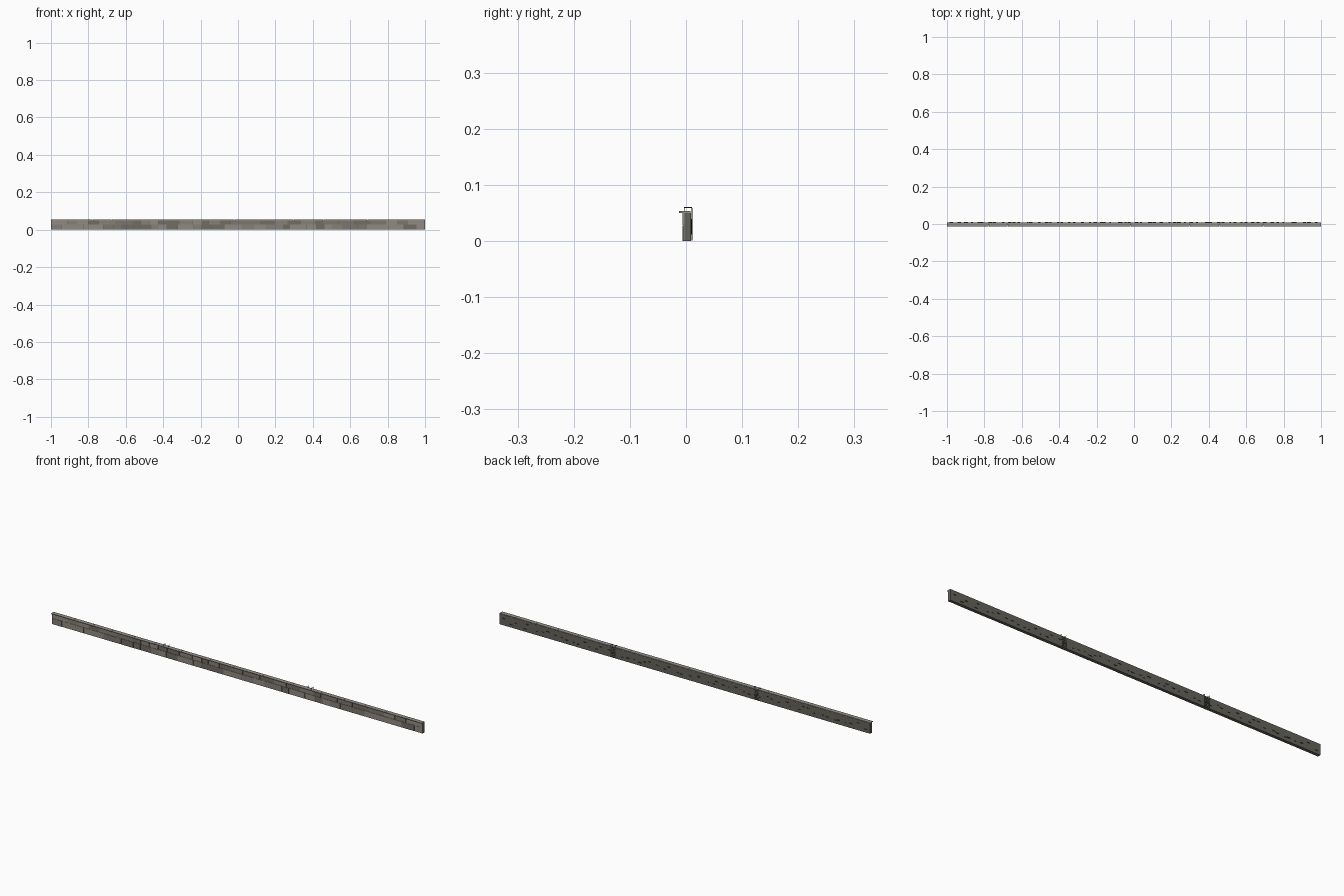
import bpy, bmesh, random
from mathutils import Vector, Matrix

if "Cube" in bpy.data.objects:
    bpy.data.objects.remove(bpy.data.objects["Cube"])

random.seed(7)


def mat(name, rgb):
    m = bpy.data.materials.new(name)
    m.diffuse_color = (*rgb, 1)
    m.use_nodes = True
    m.node_tree.nodes["Principled BSDF"].inputs["Base Color"].default_value = m.diffuse_color
    return m


STONES = [mat(f"stone_{i}", c) for i, c in enumerate([
    (0.24, 0.22, 0.19), (0.20, 0.18, 0.155), (0.165, 0.15, 0.13), (0.28, 0.255, 0.22)])]
MORTAR = mat("mortar", (0.13, 0.125, 0.105))
COPING = mat("coping_stone", (0.30, 0.285, 0.25))
IRON = mat("iron", (0.03, 0.03, 0.032))
WEED = mat("dark_patch", (0.045, 0.045, 0.04))


def finish(name, bm, mats):
    me = bpy.data.meshes.new(name)
    bm.to_mesh(me)
    bm.free()
    for m in mats:
        me.materials.append(m)
    ob = bpy.data.objects.new(name, me)
    bpy.context.collection.objects.link(ob)
    return ob


def box(bm, lo, hi, mi=0):
    lo, hi = Vector(lo), Vector(hi)
    m = Matrix.Translation((lo + hi) / 2) @ Matrix.Diagonal((*(hi - lo), 1))
    for v in bmesh.ops.create_cube(bm, size=1, matrix=m)["verts"]:
        for f in v.link_faces:
            f.material_index = mi


def spans(a, b, smin, smax):
    # split a length into random stone lengths
    cuts = [a]
    while cuts[-1] < b - smax:
        cuts.append(cuts[-1] + random.uniform(smin, smax))
    cuts.append(b)
    return zip(cuts, cuts[1:])


# wall core
bm = bmesh.new()
box(bm, (-0.999, -0.0045, 0), (0.999, 0.009, 0.0505))
finish("wall_core", bm, [MORTAR])

# two courses of facing blocks
bm = bmesh.new()
for z0, z1 in ((0, 0.0275), (0.0283, 0.0503)):
    for x0, x1 in spans(-1, 1, 0.035, 0.095):
        y = -0.006 + random.uniform(-0.0004, 0.0004)
        box(bm, (x0 + 0.0006, y, z0), (x1 - 0.0006, -0.003, z1), random.randrange(4))
finish("facing_blocks", bm, STONES)

# overhanging coping slabs
bm = bmesh.new()
for x0, x1 in spans(-1, 1, 0.10, 0.16):
    box(bm, (x0 + 0.0004, -0.0125, 0.0503), (x1 - 0.0004, 0.008, 0.0533))
finish("coping_slabs", bm, [COPING])

# dark patches clinging to the back face
bm = bmesh.new()
for i in range(60):
    x = -0.97 + i * 1.94 / 59 + random.uniform(-0.012, 0.012)
    z = random.choice((0.016, 0.02, 0.024, 0.034)) + random.uniform(-0.003, 0.003)
    m = Matrix.Translation((x, 0.009, z)) @ Matrix.Diagonal(
        (random.uniform(0.005, 0.013), random.uniform(0.0012, 0.003), random.uniform(0.0015, 0.003), 1))
    bmesh.ops.create_icosphere(bm, subdivisions=1, radius=1, matrix=m)
finish("back_patches", bm, [WEED])


# ladders: hooked side rails and rungs
def ladder(name, cx):
    cu = bpy.data.curves.new(name, "CURVE")
    cu.dimensions = "3D"
    cu.bevel_depth = 0.0009
    cu.bevel_resolution = 1
    cu.use_fill_caps = True
    w = 0.012
    rail = [(0.0108, 0.001), (0.0108, 0.0585), (0.0100, 0.0598), (-0.003, 0.0598), (-0.003, 0.0533)]
    paths = [[(cx + s * w, y, z) for y, z in rail] for s in (-1, 1)]
    paths += [[(cx - w, 0.0108, 0.005 + k * 0.0075), (cx + w, 0.0108, 0.005 + k * 0.0075)]
              for k in range(7)]
    for p in paths:
        sp = cu.splines.new("POLY")
        sp.points.add(len(p) - 1)
        for q, c in zip(sp.points, p):
            q.co = (*c, 1)
    cu.materials.append(IRON)
    ob = bpy.data.objects.new(name, cu)
    bpy.context.collection.objects.link(ob)


ladder("ladder_left", -0.386)
ladder("ladder_right", 0.386)
